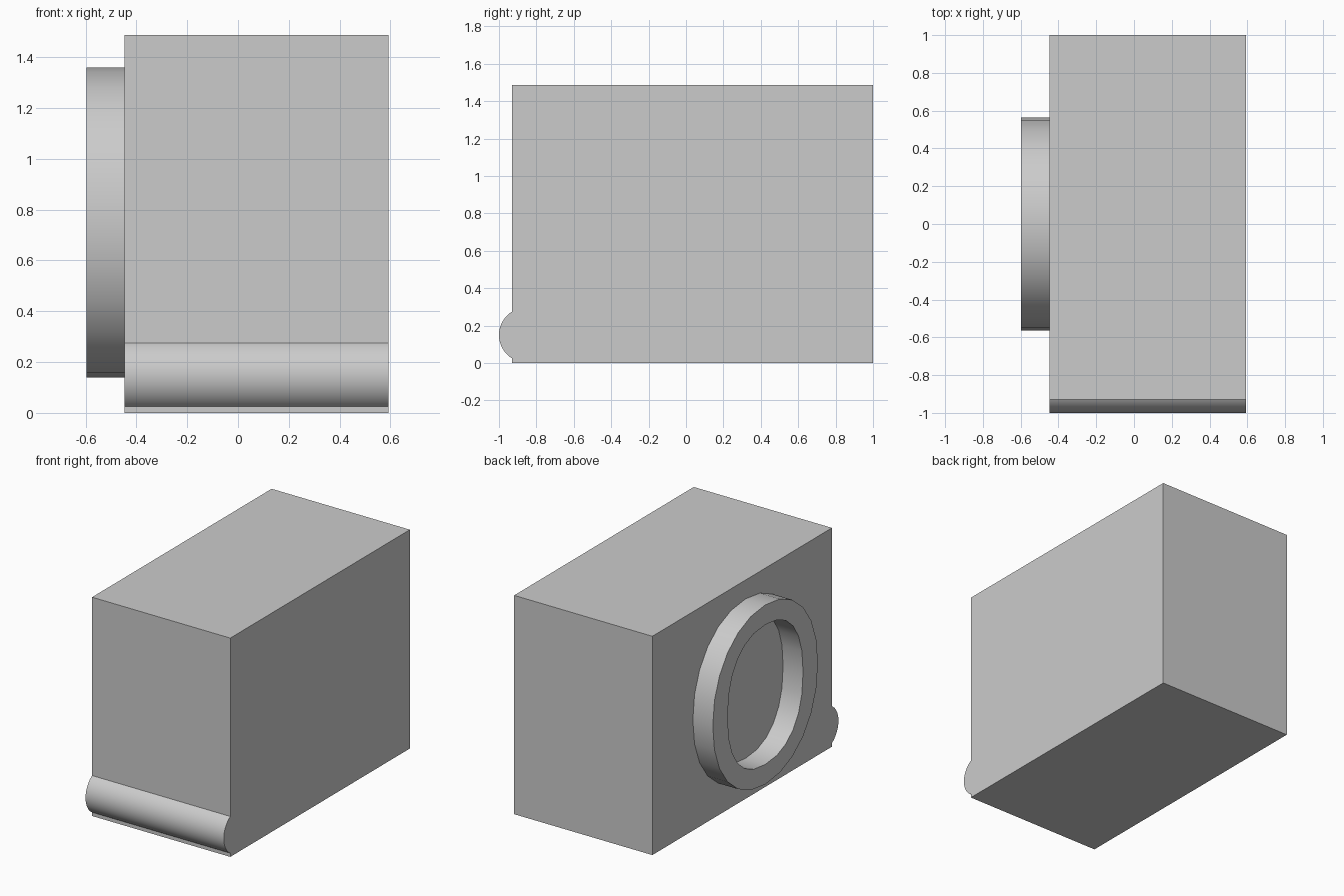
import bpy, bmesh
from math import sin, cos, tau, radians
from mathutils import Matrix

if "Cube" in bpy.data.objects:
    bpy.data.objects.remove(bpy.data.objects["Cube"], do_unlink=True)

grey = bpy.data.materials.new("plain grey")
grey.use_nodes = True
COLOUR = (0.6, 0.6, 0.6, 1)
grey.diffuse_color = COLOUR
grey.node_tree.nodes["Principled BSDF"].inputs["Base Color"].default_value = COLOUR

LEFT, RIGHT = 0.593, -0.447
MID, WIDTH = (LEFT + RIGHT) / 2, LEFT - RIGHT


def finish(bm, name, smooth=False):
    bmesh.ops.recalc_face_normals(bm, faces=bm.faces[:])
    mesh = bpy.data.meshes.new(name)
    bm.to_mesh(mesh)
    bm.free()
    mesh.materials.append(grey)
    obj = bpy.data.objects.new(name, mesh)
    bpy.context.collection.objects.link(obj)
    if smooth:
        bpy.ops.object.select_all(action='DESELECT')
        obj.select_set(True)
        bpy.context.view_layer.objects.active = obj
        bpy.ops.object.shade_smooth_by_angle(angle=radians(35))
    return obj


def oval(bm, x, ry, rz, power, count=24):
    """Loop of vertices around a slightly squared oval in the side plane."""
    def soft(v):
        return (1 if v > 0 else -1) * abs(v) ** (2 / power)
    angles = [tau * i / count for i in range(count)]
    return [bm.verts.new((x, ry * soft(cos(a)), 0.75 + rz * soft(sin(a)))) for a in angles]


# Main box
bm = bmesh.new()
bmesh.ops.create_cube(bm, size=1, matrix=Matrix.Translation((MID, 0.035, 0.744))
                      @ Matrix.Diagonal((WIDTH, 1.93, 1.488, 1)))
finish(bm, "body")

# Rounded bar along the lower front edge
bm = bmesh.new()
bmesh.ops.create_cone(bm, cap_ends=True, segments=48, radius1=0.147, radius2=0.147, depth=WIDTH,
                      matrix=Matrix.Translation((MID, -0.853, 0.15)) @ Matrix.Rotation(tau / 4, 4, 'Y'))
finish(bm, "front_bar", smooth=True)

# Raised oval ring on the right side, thicker at its sides than at top and bottom
bm = bmesh.new()
loops = [oval(bm, x, *shape)
         for x, shape in ((RIGHT, (0.565, 0.61, 2.1)), (-0.597, (0.565, 0.61, 2.1)),
                          (-0.597, (0.405, 0.475, 2.3)), (RIGHT, (0.405, 0.475, 2.3)))]
for a, b in zip(loops, loops[1:] + loops[:1]):
    for i in range(len(a)):
        j = (i + 1) % len(a)
        bm.faces.new((a[i], a[j], b[j], b[i]))
finish(bm, "side_ring", smooth=True)
